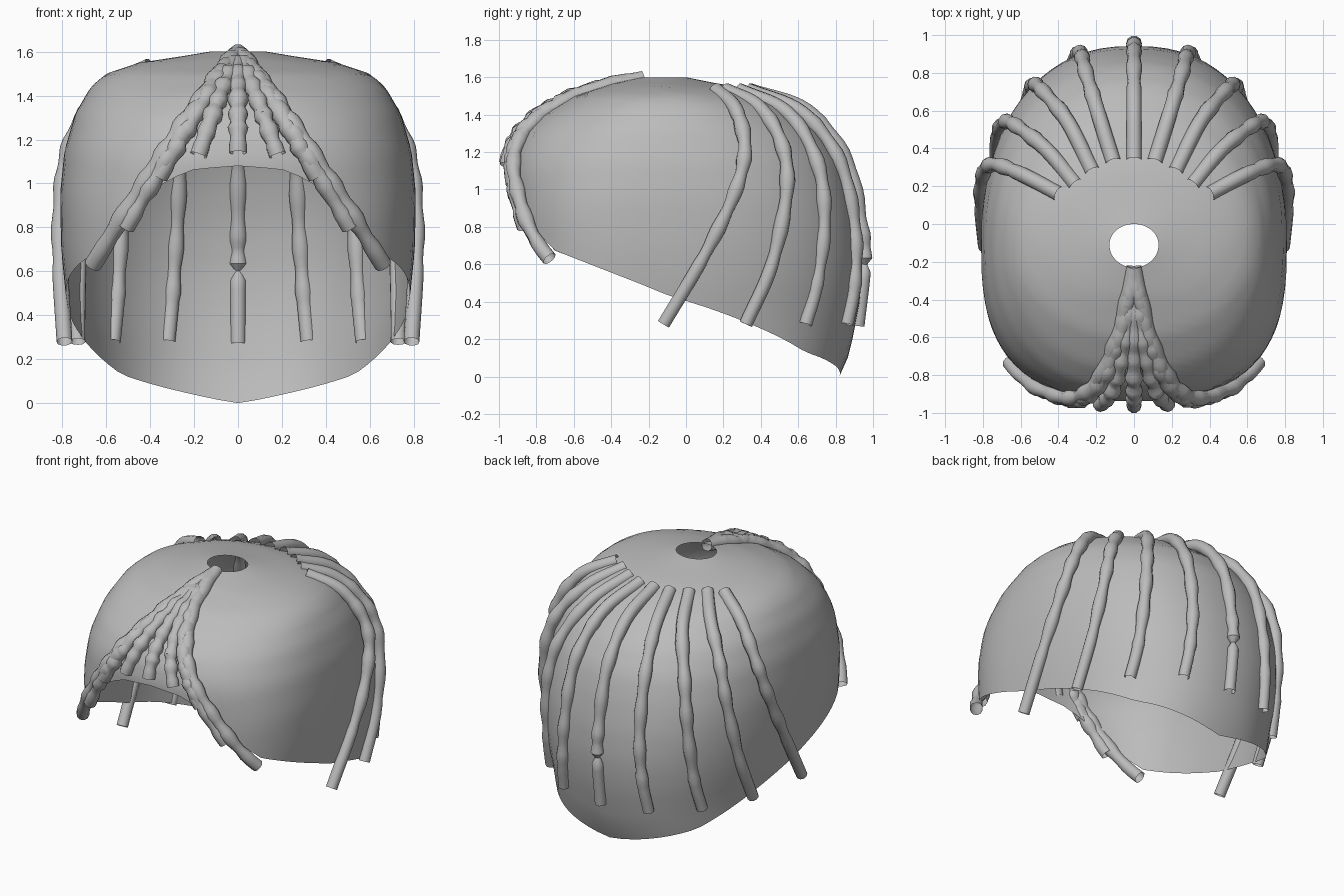
import bpy, math, random
from mathutils import Vector

if "Cube" in bpy.data.objects:
    bpy.data.objects.remove(bpy.data.objects["Cube"])

random.seed(4)

grey = bpy.data.materials.new("dark_grey")
grey.diffuse_color = (.5, .5, .5, 1)
grey.use_nodes = True
grey.node_tree.nodes["Principled BSDF"].inputs["Base Color"].default_value = grey.diffuse_color


def lerp_table(table, v):
    for (a, p), (b, q) in zip(table, table[1:]):
        if v <= b:
            return p + (q - p) * max(0, (v - a) / (b - a))
    return table[-1][1]


# Half width, front depth and back depth of the cap by height
WIDTH = [(0, .73), (.3, .75), (.5, .785), (.7, .805), (.95, .81), (1.15, .79), (1.32, .74),
         (1.44, .67), (1.5, .60), (1.55, .45), (1.575, .28), (1.6, .13)]
FRONT = [(0, -.92), (.7, -.92), (1.1, -.94), (1.2, -.92), (1.3, -.87), (1.4, -.77),
         (1.5, -.60), (1.57, -.38), (1.6, -.23)]
BACK = [(0, .82), (.1, .865), (.2, .89), (.4, .93), (.6, .945), (.8, .93), (1, .89), (1.15, .84),
        (1.3, .74), (1.45, .55), (1.54, .33), (1.57, .15), (1.6, 0)]
# Bottom rim height by angle (-90 front, 90 back)
RIM = [(-90, 1.08), (-79, 1.06), (-71, 1.0), (-64, .92), (-52, .78), (-40, .675), (0, .44),
       (5, .40), (25, .27), (47, .13), (63, .08), (90, 0)]
YC = -.11


def rim_height(t):
    s = math.sin(t)
    deg = math.degrees(math.asin(max(-1, min(1, s))))
    if -40 < deg < 0:  # straight slanting side edge
        return .4 - .39 * (YC - .81 * abs(s) ** .714)
    return lerp_table(RIM, deg)


def exponent(z, front):
    k = min(1, max(0, (1.6 - z) / .75))
    return 2 + (.8 if front else .3) * k


def cap_point(t, z):
    c, s = math.cos(t), math.sin(t)
    e = 2 / exponent(z, s < 0)
    depth = YC - lerp_table(FRONT, z) if s < 0 else lerp_table(BACK, z) - YC
    return Vector((math.copysign(abs(c) ** e, c) * lerp_table(WIDTH, z),
                   YC + math.copysign(abs(s) ** e, s) * depth, z))


def front_y(x, z):
    n = exponent(z, True)
    k = max(0, 1 - (abs(x) / lerp_table(WIDTH, z)) ** n) ** (1 / n)
    return YC + (lerp_table(FRONT, z) - YC) * k


# Open cap shell with a hole in the crown
COLS, ROWS = 72, 28
verts, faces = [], []
for r in range(ROWS + 1):
    for c in range(COLS):
        t = 2 * math.pi * c / COLS
        verts.append(cap_point(t, 1.6 - (1.6 - rim_height(t)) * (r / ROWS) ** 1.8))
for r in range(ROWS):
    for c in range(COLS):
        d = (c + 1) % COLS
        faces.append((r * COLS + c, (r + 1) * COLS + c, (r + 1) * COLS + d, r * COLS + d))
mesh = bpy.data.meshes.new("hair_cap")
mesh.from_pydata(verts, [], faces)
mesh.polygons.foreach_set("use_smooth", [True] * len(faces))
mesh.materials.append(grey)
cap = bpy.data.objects.new("hair_cap", mesh)
bpy.context.collection.objects.link(cap)


def spline(pts, steps):
    p = [2 * pts[0] - pts[1]] + pts + [2 * pts[-1] - pts[-2]]
    out = []
    for i in range(1, len(p) - 2):
        a, b, c, d = p[i - 1:i + 3]
        for k in range(steps):
            u = k / steps
            out.append(.5 * (2 * b + (c - a) * u + (2 * a - 5 * b + 4 * c - d) * u * u
                             + (3 * b - a - 3 * c + d) * u ** 3))
    return out + [pts[-1]]


def strand(name, pts, radii):
    cu = bpy.data.curves.new(name, 'CURVE')
    cu.dimensions = '3D'
    cu.bevel_depth = 1
    cu.bevel_resolution = 3
    cu.materials.append(grey)
    s = cu.splines.new('POLY')
    s.points.add(len(pts) - 1)
    for q, p, r in zip(s.points, pts, radii):
        q.co = (*p, 1)
        q.radius = r
    s.use_smooth = True
    ob = bpy.data.objects.new(name, cu)
    bpy.context.collection.objects.link(ob)
    bpy.ops.object.select_all(action='DESELECT')
    ob.select_set(True)
    bpy.context.view_layer.objects.active = ob
    bpy.ops.object.convert(target='MESH')


# Back strands: smooth near the crown, lumpy lower down
back_paths = [
    [(.40, .16, 1.53), (.60, .265, 1.43), (.745, .315, 1.22), (.80, .26, .98), (.81, .1, .65), (.79, -.12, .28)],
    [(.31, .21, 1.53), (.46, .39, 1.44), (.61, .51, 1.25), (.685, .54, 1.0), (.725, .46, .6), (.73, .32, .28)],
    [(.22, .28, 1.53), (.35, .54, 1.41), (.48, .70, 1.15), (.53, .74, .85), (.55, .70, .5), (.57, .64, .28)],
    [(.11, .33, 1.53), (.20, .62, 1.41), (.26, .82, 1.15), (.28, .90, .8), (.30, .90, .5), (.32, .86, .28)],
    [(0, .34, 1.53), (0, .65, 1.42), (0, .86, 1.15), (0, .94, .8), (0, .955, .6), (0, .92, .27)]]
for i, path in enumerate(back_paths):
    for side in ((1, -1) if i < 4 else (1,)):
        pts = spline([Vector((side * x, y, z)) for x, y, z in path], 7)
        radii = []
        for k, p in enumerate(pts):
            lump = .005 * math.sin(k * 1.3 + i) if 8 < k < 29 else 0
            radii.append(.041 - .005 * k / 35 + lump)
            if i == 4 and k == 28:
                radii[-1] = .015
        strand("back_strand", pts, radii)

# Front strands: fan out from the crown and follow the cap, bumpy all along
for ex, ez in [(0, 1.14), (.18, 1.13), (.36, 1.03), (.51, .8), (.66, .63)]:
    for side in ((1, -1) if ex else (1,)):
        pts, radii = [], []
        n = 34
        for k in range(n + 1):
            g = (k / n) ** 1.5
            z = 1.6 - (1.6 - ez) * g
            x = side * ex * g ** .9
            lift = .03 * min(1, g * 3)
            pts.append(Vector((x, front_y(x, z) - lift, z - .005 * (1 - g))))
            bump = (.005 * (-1) ** (k // 2) + random.uniform(-.003, .003)) if 3 < k < n - 2 else 0
            radii.append(.04 + bump)
        strand("front_strand", pts, radii)

for ob in bpy.context.collection.objects:
    ob.select_set(True)
bpy.context.view_layer.objects.active = cap
bpy.ops.object.shade_smooth_by_angle(angle=math.radians(40))
